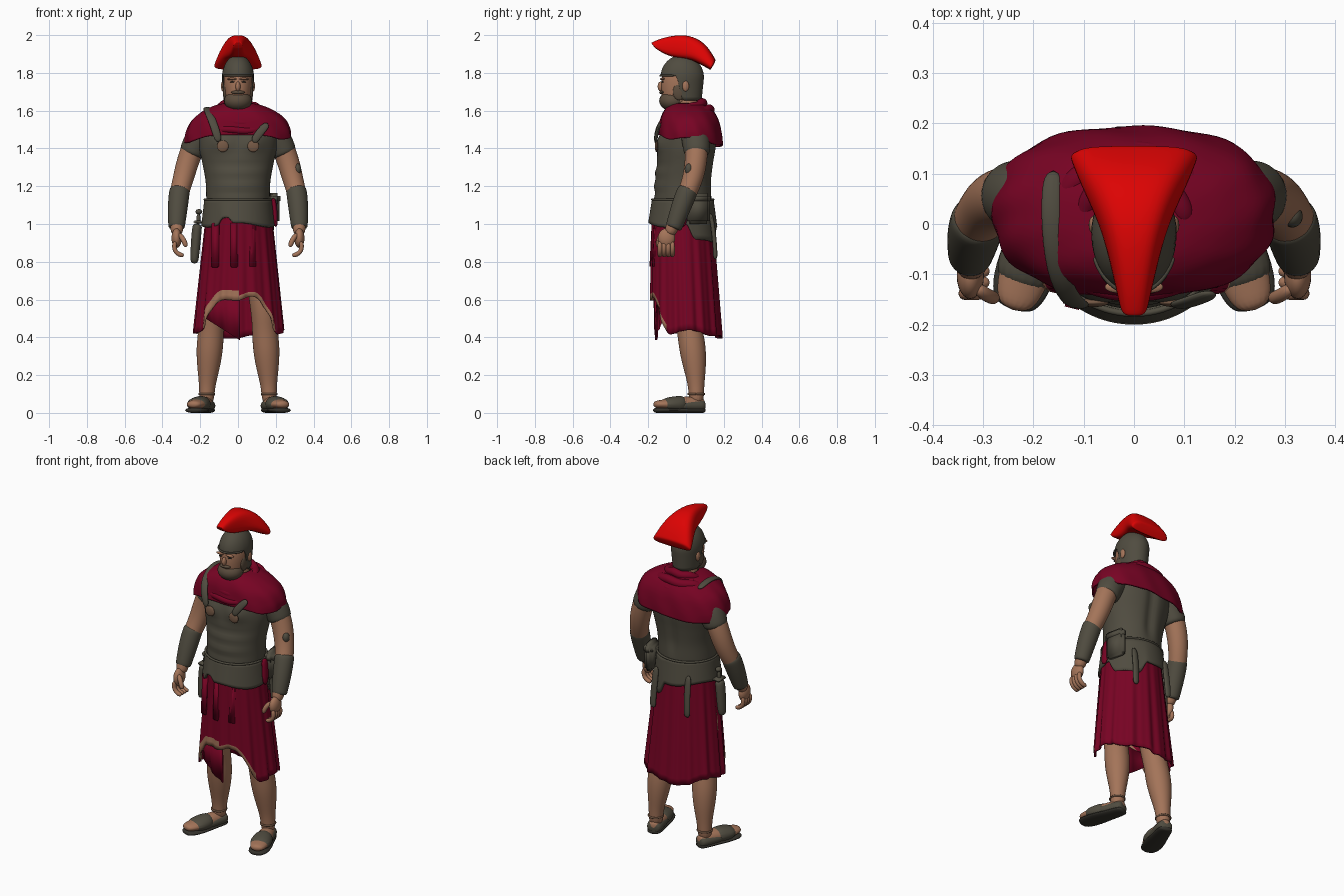
import bpy, bmesh
from math import sin, cos, pi, sqrt, exp
from mathutils import Vector, Matrix

cube = bpy.data.objects.get("Cube")
if cube:
    bpy.data.objects.remove(cube, do_unlink=True)


def material(name, r, g, b):
    m = bpy.data.materials.new(name)
    m.use_nodes = True
    m.diffuse_color = (r, g, b, 1)
    bsdf = m.node_tree.nodes["Principled BSDF"]
    bsdf.inputs["Base Color"].default_value = (r, g, b, 1)
    bsdf.inputs["Roughness"].default_value = 0.8
    return m


SKIN = material("skin", 0.37, 0.175, 0.1)
CLOTH = material("crimson cloth", 0.185, 0.001, 0.017)
ARMOUR = material("dark olive leather", 0.08, 0.072, 0.051)
CREST = material("bright red", 0.72, 0.001, 0.001)
BEARD = material("brown hair", 0.105, 0.073, 0.047)
SOLE = material("dark sole", 0.035, 0.032, 0.025)
TAN = material("tan leather", 0.18, 0.1, 0.06)


def finish(bm, name, mats, sub=0, thick=0):
    bmesh.ops.remove_doubles(bm, verts=bm.verts, dist=0.0001)
    bmesh.ops.recalc_face_normals(bm, faces=bm.faces)
    for f in bm.faces:
        f.smooth = True
    me = bpy.data.meshes.new(name)
    bm.to_mesh(me)
    bm.free()
    for m in mats:
        me.materials.append(m)
    ob = bpy.data.objects.new(name, me)
    bpy.context.scene.collection.objects.link(ob)
    if thick:
        ob.modifiers.new("thickness", "SOLIDIFY").thickness = thick
    if sub:
        mod = ob.modifiers.new("smooth", "SUBSURF")
        mod.levels = mod.render_levels = sub
    return ob


def skin_rings(name, rings, mats, caps=True, sub=0, thick=0, rule=None):
    """Bridge a list of equal rings of points."""
    bm = bmesh.new()
    rows = [[bm.verts.new(p) for p in r] for r in rings]
    n = len(rows[0])
    for k in range(len(rows) - 1):
        for i in range(n):
            j = (i + 1) % n
            f = bm.faces.new((rows[k][i], rows[k][j], rows[k + 1][j], rows[k + 1][i]))
            if rule:
                f.material_index = rule(k, 2 * pi * (i + 0.5) / n)
    if caps:
        bm.faces.new(rows[0])
        bm.faces.new(rows[-1])
    return finish(bm, name, mats, sub, thick)


def sheet(name, fn, mats, n=64, k=10, thick=0.008, rule=None):
    """Open wrap-around surface from fn(angle, t)."""
    rings = [[fn(2 * pi * i / n, r / k) for i in range(n)] for r in range(k + 1)]
    return skin_rings(name, rings, mats, False, 0, thick, rule)


def row_at(rows, t):
    """Smoothly interpolated (z, centre y, half width, half depth)."""
    f = t * (len(rows) - 1)
    i = min(int(f), len(rows) - 2)
    f -= i
    four = [rows[min(max(i + o, 0), len(rows) - 1)] for o in (-1, 0, 1, 2)]
    return [q + .5 * f * (r - p + f * (2 * p - 5 * q + 4 * r - s + f * (3 * (q - r) + s - p)))
            for p, q, r, s in zip(*four)]


def loft(name, rows, mat, n=24):
    """Stack of ellipses given as rows."""
    rings = [[(rx * cos(2 * pi * i / n), cy + ry * sin(2 * pi * i / n), z) for i in range(n)]
             for z, cy, rx, ry in rows]
    return skin_rings(name, rings, [mat], sub=1)


def tube(name, pts, radii, mat, side=1, ref=(1, 0, 0), n=12):
    """Round or flattened tube along a path, optionally mirrored in x."""
    pts = [Vector((p[0] * side, p[1], p[2])) for p in pts]
    if not isinstance(radii, list):
        radii = [radii] * len(pts)
    rings = []
    for i, p in enumerate(pts):
        t = (pts[min(i + 1, len(pts) - 1)] - pts[max(i - 1, 0)]).normalized()
        v = t.cross(Vector(ref)).normalized()
        u = v.cross(t)
        a, b = radii[i] if isinstance(radii[i], tuple) else (radii[i], radii[i])
        rings.append([p + u * a * cos(2 * pi * j / n) + v * b * sin(2 * pi * j / n) for j in range(n)])
    return skin_rings(name, rings, [mat], sub=2)


def ball(name, loc, size, mat, side=1):
    bm = bmesh.new()
    m = Matrix.Translation((loc[0] * side, loc[1], loc[2])) @ Matrix.Diagonal((*size, 1))
    bmesh.ops.create_uvsphere(bm, u_segments=24, v_segments=14, radius=1, matrix=m)
    return finish(bm, name, [mat])


def box(name, loc, size, mat, tilt=0, turn=0):
    bm = bmesh.new()
    m = (Matrix.Translation(loc) @ Matrix.Rotation(turn, 4, "Z") @ Matrix.Rotation(tilt, 4, "X")
         @ Matrix.Diagonal((*size, 1)))
    bmesh.ops.create_cube(bm, size=1, matrix=m)
    bmesh.ops.bevel(bm, geom=bm.edges[:], offset=min(size) * 0.3, segments=2, affect="EDGES")
    return finish(bm, name, [mat])


def step(a, b, x):
    t = min(1, max(0, (x - a) / (b - a)))
    return t * t * (3 - 2 * t)


# Torso armour with moulded chest, belly and spine
TORSO = [(1.04, -.015, .168, .148), (1.14, -.015, .168, .152), (1.23, -.013, .172, .152),
         (1.32, -.003, .188, .152), (1.41, .008, .207, .155), (1.5, .018, .205, .145),
         (1.57, .02, .15, .11), (1.62, .02, .07, .07)]

def torso_point(a, t):
    z, cy, rx, ry = row_at(TORSO, t)
    x, y = rx * cos(a), cy + ry * sin(a)
    if sin(a) < 0:
        y -= .022 * exp(-((abs(x) - .085) / .06) ** 2 - ((z - 1.43) / .05) ** 2)
        y -= .003 * sin(a) ** 2 * sin(85 * z) * step(1.38, 1.32, z) if z < 1.38 else 0
    else:
        y -= .016 * exp(-(x / .03) ** 2) * step(1.1, 1.25, z)
    return x, y, z

sheet("breastplate", torso_point, [ARMOUR], 72, 36)

# Waist belt, notched in front and longer over the left rear hip
def belt_point(a, t):
    hem = .995 + .035 * step(.97, 1, cos(a + 1.95)) + .012 * sin(3 * a) - .09 * step(.8, .95, cos(a - .75))
    z = 1.13 + (hem - 1.13) * t
    return (.178 + .016 * t) * cos(a), -.017 + (.163 + .02 * t) * sin(a), z

sheet("belt", belt_point, [ARMOUR], 96, 8, .012)
tube("belt_rim", [(.178 * cos(a * pi / 12), -.017 + .163 * sin(a * pi / 12), 1.13) for a in range(25)],
     .007, ARMOUR, ref=(0, 0, 1), n=8)
tube("hip_cloth", [(.185, -.01, 1.14), (.195, -.015, 1.08), (.2, -.02, .98)], (.014, .025), CLOTH)

# Pleated skirt, raised at the front, with a pale front trim
def skirt_point(a, t):
    hem = .39 + .04 * abs(cos(a)) + .21 * step(.45, 1, -sin(a)) + .01 * sin(5 * a + 1)
    z = 1.07 + (hem - 1.07) * t
    d = (1.07 - z) / .68
    fold = 1 + sqrt(d) * (.026 * sin(15 * a) + .015 * sin(26 * a + 2))
    return (.005 + (.172 + .07 * d) * fold * cos(a),
            -.02 + .02 * d + (.16 + .032 * d) * fold * sin(a), z)

sheet("skirt", skirt_point, [CLOTH, SKIN], 160, 18, .01,
      lambda k, a: int(k >= (16 if cos(a) < 0 else 17) and sin(a) < -.55))
for x in (-.12, -.02, .075):
    box("front_strip", (x, -.183 + abs(x) * .25, .89), (.04, .018, .24), CLOTH, -.05, x * 2)
for x in (-.11, .11):
    tube("back_strap", [(x, .13, 1.06), (x, .146, .97), (x * 1.05, .155, .86), (x * 1.05, .155, .81)],
         (.02, .012), ARMOUR)

# Loose tail of cloth hanging in front of the right leg
tail = []
for i in range(9):
    u = i / 8
    x, top, low = -.18 + .19 * u, .56 + .08 * sqrt(u), .505 - .12 * u
    y = -.105 - .06 * sin(u * pi * .6) + .006 * sin(u * 16)
    tail.append([(x, y - .005, top), (x, y, low), (x, y + .01, low), (x, y + .005, top)])
skin_rings("skirt_tail", tail, [CLOTH])

# Shoulder mantle with gathered folds, shorter over the left arm
MANTLE = [(1.64, .01, .075, .075), (1.625, .012, .13, .1), (1.595, .018, .19, .132),
          (1.545, .022, .248, .155), (1.48, .024, .276, .166), (1.43, .024, .28, .17)]

def mantle_point(a, t):
    z, cy, rx, ry = row_at(MANTLE, t)
    c, s = cos(a), sin(a)
    z = 1.64 - (1.64 - z) * (1 - .2 * step(.4, 1, -s) - .13 * step(.7, 1, c)
                             + .1 * step(.6, 1, cos(a - 2.2)) + .04 * step(.7, 1, cos(a - .9)))
    fold = 1 + t * .014 * sin(11 * a + 25 * z)
    fold *= (abs(c) ** 2.4 + abs(s) ** 2.4) ** (-1 / 2.4)
    return rx * fold * c, cy + ry * fold * s, z

sheet("mantle", mantle_point, [CLOTH], 96, 20, .01)
for rx, ry, z, r in ((.1, .085, 1.605, .025), (.155, .122, 1.57, .027), (.19, .142, 1.53, .02)):
    tube("scarf_fold", [(rx * cos(i * pi / 12), .005 + ry * sin(i * pi / 12),
                         z + .035 * sin(i * pi / 12) + .006 * sin(i * 1.57)) for i in range(25)],
         r, CLOTH, ref=(0, 0, 1))
tube("right_shoulder_strap", [(-.1, -.163, 1.43), (-.125, -.155, 1.52), (-.155, -.095, 1.59),
                              (-.165, .02, 1.62), (-.16, .11, 1.592)], (.022, .01), ARMOUR)
tube("left_shoulder_strap", [(.08, -.162, 1.43), (.11, -.156, 1.48), (.16, -.136, 1.535)],
     (.022, .01), ARMOUR)

# Head and face
loft("neck", [(1.5, .01, .075, .075), (1.6, 0, .066, .068), (1.7, -.01, .06, .065)], SKIN)
loft("head", [(1.61, -.045, .045, .055), (1.65, -.045, .064, .083), (1.72, -.033, .075, .1),
              (1.78, -.027, .079, .106), (1.85, -.02, .06, .08)], SKIN)
ball("nose", (0, -.134, 1.728), (.013, .016, .026), SKIN)
ball("beard", (0, -.072, 1.652), (.074, .07, .054), BEARD)
ball("moustache", (0, -.126, 1.697), (.036, .016, .01), BEARD)
for s in (1, -1):
    ball("sideburn", (.068, -.035, 1.7), (.012, .035, .045), BEARD, s)
    ball("ear", (.08, -.002, 1.73), (.01, .018, .028), SKIN, s)
    ball("eye", (.03, -.124, 1.752), (.013, .006, .004), SOLE, s)
    ball("brow", (.032, -.125, 1.768), (.026, .012, .007), SKIN, s)

# Helmet, low at the back and open over the face
def helmet_point(a, t):
    hem = 1.655 + .13 * step(-.05, .3, -sin(a))
    z = 1.895 - (1.895 - hem) * (1 - cos(t * pi / 2))
    r = sqrt(max(0, 1 - ((z - 1.775) / .12) ** 2)) if z > 1.775 else 1 - .9 * (1.775 - z)
    return .085 * r * cos(a), -.02 + .115 * r * sin(a), z

sheet("helmet", helmet_point, [ARMOUR], 64, 20, .006)
tube("helmet_brow", [(.085 * cos(a), -.02 + .117 * sin(a), 1.785)
                     for a in (-pi * i / 16 for i in range(2, 15))], .006, ARMOUR, ref=(0, 0, 1), n=8)

# Crest: narrow in front, fanning out toward the back
rings = []
for oy, oz, iy, iz, w in ((-.185, 1.955, -.165, 1.935, .025), (-.18, 1.96, -.16, 1.928, .028),
                          (-.12, 1.985, -.1, 1.89, .042), (-.02, 2.003, -.02, 1.875, .064),
                          (.06, 1.982, .03, 1.87, .09), (.115, 1.938, .08, 1.842, .115),
                          (.154, 1.872, .125, 1.82, .132), (.158, 1.862, .129, 1.812, .132)):
    rings.append([(-w, iy, iz), (-w * .97, (oy + iy) / 2, (oz + iz) / 2), (-w * .75, oy, oz),
                  (0, oy, oz + .004), (w * .75, oy, oz), (w * .97, (oy + iy) / 2, (oz + iz) / 2),
                  (w, iy, iz), (0, iy, iz)])
skin_rings("crest", rings, [CREST], sub=2)

for s in (1, -1):
    ball("chest_disc", (.081, -.156, 1.412), (.031, .009, .031), TAN, s)

    # Arms
    tube("arm", [(.2, .05, 1.48), (.243, .058, 1.4), (.275, .05, 1.3), (.295, .03, 1.22), (.315, 0, 1.15),
                 (.325, -.04, 1.06), (.325, -.07, .99), (.322, -.09, .94)],
         [.065, .063, .061, .056, .052, .044, .036, .033], SKIN, s)
    tube("sleeve", [(.16, .042, 1.5), (.207, .052, 1.455), (.238, .057, 1.39), (.249, .057, 1.36)],
         [.075, .08, .073, .068], ARMOUR, s)
    tube("bracer", [(.306, .015, 1.19), (.311, .005, 1.17), (.32, -.03, 1.08), (.325, -.062, .99),
                    (.326, -.068, .975)], [.054, .058, .055, .046, .044], ARMOUR, s)
    ball("palm", (.325, -.103, .925), (.027, .046, .052), SKIN, s)
    for i in range(4):
        y = -.072 - .022 * i
        tube("finger", [(.333, y, .91), (.34, y, .868), (.32, y, .84), (.285, y, .832)], .014, SKIN, s, n=8)
    tube("thumb", [(.315, -.125, .95), (.288, -.145, .92), (.273, -.148, .875)], .015, SKIN, s, n=8)

    # Legs with full calves and narrow ankles
    tube("leg", [(.1, 0, .95), (.13, -.005, .65), (.138, 0, .53), (.142, .02, .44), (.15, .035, .34),
                 (.157, .048, .23), (.164, .055, .13), (.167, .055, .04)],
         [.085, .08, .07, .068, .074, .06, .04, .042], SKIN, s, n=16)

    # Sandalled feet, turned outward
    def foot_line(z):
        return [(.153 + .088 * u, .1 - .272 * u, z) for u in (0, .08, .35, .6, .85, 1)]
    tube("sole", foot_line(.014), [(w, .015) for w in (.03, .046, .05, .062, .06, .038)], SOLE, s, n=16)
    tube("foot", foot_line(.045), [(w, h) for w, h in zip((.022, .038, .044, .054, .05, .03),
                                                         (.025, .035, .045, .036, .024, .018))], SKIN, s, n=16)
    tube("sandal_strap", foot_line(.045)[2:5], [(.05, .05), (.062, .044), (.058, .032)], ARMOUR, s, n=16)
    tube("heel_guard", foot_line(.038)[:4], [(.032, .03), (.047, .036), (.05, .036), (.056, .026)],
         ARMOUR, s, n=16)
    tube("ankle_strap", [(.166 + .041 * cos(i * pi / 8), .054 + .043 * sin(i * pi / 8), .1)
                         for i in range(17)], .006, TAN, s, (0, 0, 1), 8)
ball("left_arm_mark", (.315, .015, 1.29), (.02, .022, .03), ARMOUR)

# Dagger on the right hip, pouch on the left
tube("scabbard", [(-.212, -.02, 1.0), (-.218, -.02, .98), (-.23, -.02, .82), (-.232, -.02, .79)],
     [(.024, .03), (.028, .034), (.025, .03), (.018, .02)], ARMOUR)
tube("dagger_grip", [(-.212, -.02, .99), (-.208, -.02, 1.06)], .012, ARMOUR)
ball("dagger_pommel", (-.207, -.02, 1.065), (.018, .02, .014), ARMOUR)
box("dagger_guard", (-.212, -.02, 1.01), (.045, .07, .016), ARMOUR)
box("pouch", (.185, .065, 1.08), (.05, .12, .16), ARMOUR, 0, .2)
box("pouch_flap", (.188, .065, 1.135), (.055, .128, .06), ARMOUR, 0, .2)
